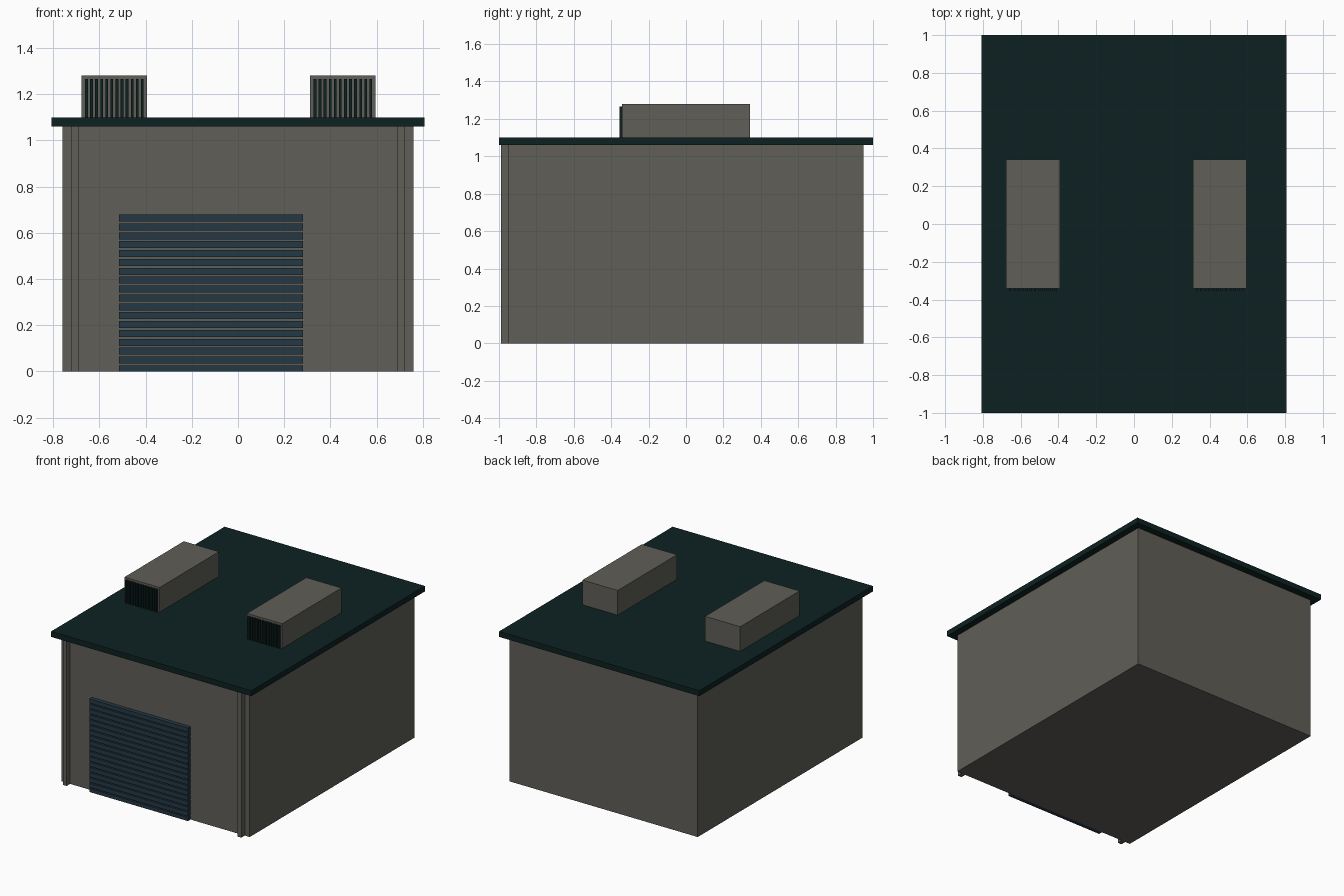
import bpy

if "Cube" in bpy.data.objects:
    bpy.data.objects.remove(bpy.data.objects["Cube"])


def material(name, rgb):
    m = bpy.data.materials.new(name)
    m.diffuse_color = (*rgb, 1.0)
    m.use_nodes = True
    m.node_tree.nodes["Principled BSDF"].inputs["Base Color"].default_value = m.diffuse_color
    return m


WALL = material("warm grey", (0.115, 0.112, 0.096))
ROOF = material("dark teal", (0.0042, 0.0155, 0.0155))
DOOR = material("slate blue", (0.018, 0.040, 0.060))


def box(name, x, y, z, mat):
    """Box from (min, max) ranges along each axis."""
    bpy.ops.mesh.primitive_cube_add(
        size=1, location=[(a + b) / 2 for a, b in (x, y, z)])
    ob = bpy.context.object
    ob.name = name
    ob.scale = [b - a for a, b in (x, y, z)]
    bpy.ops.object.transform_apply(location=False, rotation=False, scale=True)
    ob.data.materials.append(mat)
    return ob


# Main building and overhanging flat roof
box("building_walls", (-0.76, 0.76), (-0.95, 0.95), (0, 1.06), WALL)
box("roof_slab", (-0.808, 0.808), (-1, 1), (1.06, 1.10), ROOF)

# Slim pilasters set in from the front corners
box("left_pilaster", (-0.72, -0.69), (-0.99, -0.95), (0, 1.06), WALL)
box("right_pilaster", (0.69, 0.72), (-0.99, -0.95), (0, 1.06), WALL)

# Roller door made of separate slats, wall showing in the gaps
PITCH, GAP = 0.0384, 0.008
for i in range(18):
    top = 0.026 + i * PITCH
    bottom = max(0, top - PITCH + GAP)
    box(f"door_slat_{i + 1}", (-0.514, 0.282), (-0.98, -0.95),
        (bottom, min(top, 0.687)), DOOR)

# Rooftop ventilation units with upright grille bars on the front
for side, x0 in (("left", -0.677), ("right", 0.312)):
    x1 = x0 + 0.284
    box(f"{side}_vent_unit", (x0, x1), (-0.342, 0.342), (1.10, 1.28), WALL)
    bars = 12
    step = (x1 - x0 - 0.02) / bars
    for i in range(bars):
        c = x0 + 0.01 + (i + 0.5) * step
        box(f"{side}_vent_bar_{i + 1}", (c - 0.006, c + 0.006),
            (-0.356, -0.342), (1.10, 1.265), ROOF)
